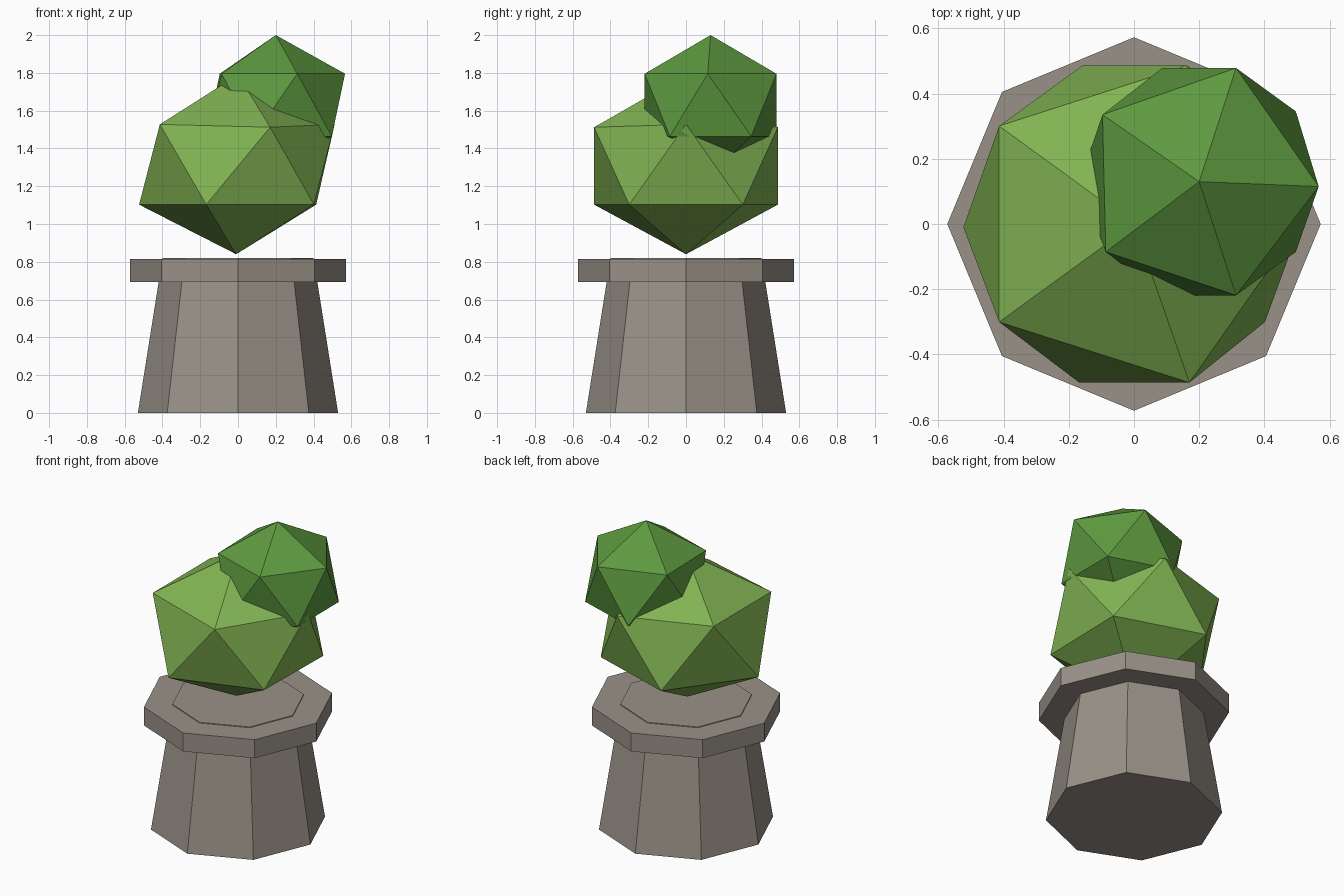
import bpy

if "Cube" in bpy.data.objects:
    bpy.data.objects.remove(bpy.data.objects["Cube"])


def paint(name, rgb):
    mat = bpy.data.materials.new(name)
    mat.diffuse_color = (*rgb, 1)
    mat.use_nodes = True
    mat.node_tree.nodes["Principled BSDF"].inputs["Base Color"].default_value = mat.diffuse_color
    return mat


def octagon(name, r_bottom, r_top, z0, z1, mat):
    bpy.ops.mesh.primitive_cone_add(vertices=8, radius1=r_bottom, radius2=r_top,
                                    depth=z1 - z0, location=(0, 0, (z0 + z1) / 2))
    obj = bpy.context.object
    obj.name = name
    obj.data.materials.append(mat)


def foliage(name, centre, scale, mat, nudges=()):
    # Faceted clump; nudges shift individual corners for a hand-shaped look
    bpy.ops.mesh.primitive_ico_sphere_add(subdivisions=1, radius=1, location=centre)
    obj = bpy.context.object
    obj.name = name
    for v in obj.data.vertices:
        v.co = [c * s for c, s in zip(v.co, scale)]
    for index, offset in nudges:
        for axis in range(3):
            obj.data.vertices[index].co[axis] += offset[axis]
    obj.data.materials.append(mat)


stone = paint("stone", (0.32, 0.285, 0.245))
light_leaf = paint("light_leaf", (0.22, 0.45, 0.085))
dark_leaf = paint("dark_leaf", (0.11, 0.32, 0.05))

# Tapered pot with an overhanging rim
octagon("pot_body", 0.53, 0.40, 0.0, 0.82, stone)
octagon("pot_rim", 0.573, 0.573, 0.693, 0.815, stone)

# Two overlapping shrub clumps
foliage("lower_foliage", (0, 0, 1.315), (0.572, 0.572, 0.475), light_leaf,
        [(0, (-0.01, 0, 0)), (1, (-0.012, 0, 0)), (2, (-0.01, 0, 0)), (3, (-0.012, -0.01, 0)),
         (6, (0.012, 0, -0.015)), (9, (0.005, 0, -0.015))])
foliage("upper_foliage", (0.2, 0.13, 1.63), (0.41, 0.41, 0.37), dark_leaf,
        [(10, (0, -0.015, 0)), (8, (0, -0.01, 0)), (7, (0.01, 0, 0))])
